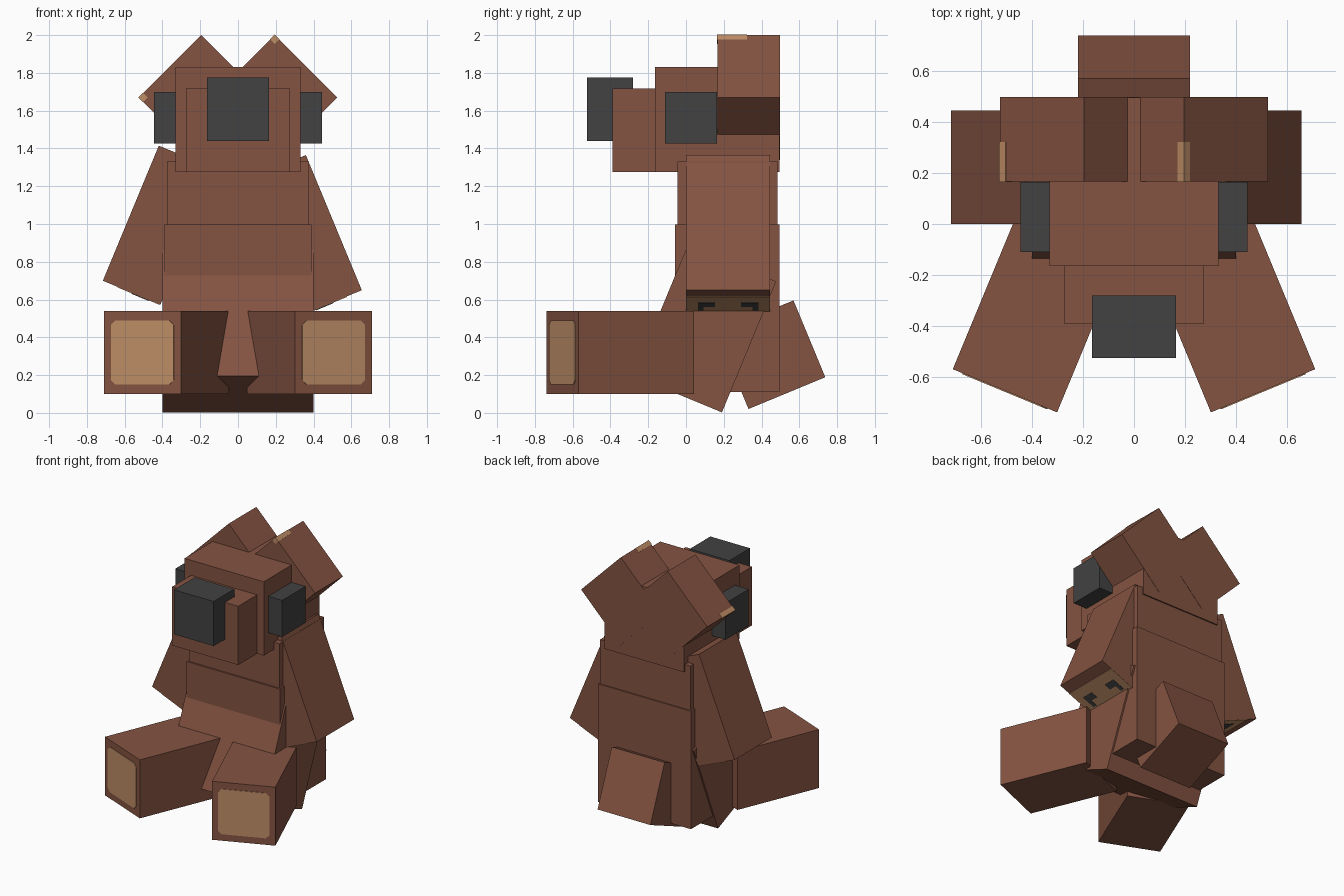
import bpy, bmesh
from math import radians
from mathutils import Matrix, Vector

cube = bpy.data.objects.get("Cube")
if cube:
    bpy.data.objects.remove(cube, do_unlink=True)

TILT = 22.5


def material(name, rgb):
    mat = bpy.data.materials.new(name)
    mat.use_nodes = True
    mat.diffuse_color = (*rgb, 1)
    mat.node_tree.nodes["Principled BSDF"].inputs["Base Color"].default_value = (*rgb, 1)
    return mat


BROWN = material("brown_fur", (0.231, 0.087, 0.054))
TAN = material("tan_pad", (0.515, 0.266, 0.133))
DARK = material("charcoal", (0.054, 0.054, 0.054))


def turn(axis, degrees):
    return Matrix.Rotation(radians(degrees), 4, axis)


def finish(name, bm, frame, mat):
    bmesh.ops.recalc_face_normals(bm, faces=bm.faces)
    mesh = bpy.data.meshes.new(name)
    bm.to_mesh(mesh)
    bm.free()
    mesh.materials.append(mat)
    obj = bpy.data.objects.new(name, mesh)
    obj.matrix_world = frame
    bpy.context.collection.objects.link(obj)


def box(name, size, centre, mat=BROWN, rot=Matrix()):
    """Box at a centre; returns its frame so details can be placed on it."""
    bm = bmesh.new()
    bmesh.ops.create_cube(bm, size=1)
    bmesh.ops.scale(bm, vec=size, verts=bm.verts)
    frame = Matrix.Translation(centre) @ rot
    finish(name, bm, frame, mat)
    return frame


def span(name, x, y, z, mat=BROWN):
    """Upright box given by its limits on each axis."""
    lims = (x, y, z)
    return box(name, [b - a for a, b in lims], [(a + b) / 2 for a, b in lims], mat)


def plate(name, outline, thick, frame, mat):
    """Thin flat plate extruded from a 2D outline."""
    bm = bmesh.new()
    face = bm.faces.new([bm.verts.new((x, y, 0)) for x, y in outline])
    grown = bmesh.ops.extrude_face_region(bm, geom=[face])["geom"]
    bmesh.ops.translate(bm, vec=(0, 0, thick),
                        verts=[v for v in grown if isinstance(v, bmesh.types.BMVert)])
    finish(name, bm, frame, mat)


# Head
span("head", (-0.33, 0.33), (-0.165, 0.495), (1.275, 1.83))
span("snout", (-0.275, 0.275), (-0.39, -0.16), (1.275, 1.717))
span("nose", (-0.165, 0.165), (-0.525, -0.28), (1.44, 1.775), DARK)

# Torso, leaning waist and tail
span("chest", (-0.375, 0.375), (-0.045, 0.485), (0.9, 1.33))
span("belly", (-0.388, 0.388), (-0.057, 0.495), (0.11, 0.997))
box("waist", (0.8, 0.506, 0.75), (0, 0.1, 0.446), rot=turn("X", -TILT))
box("tail", (0.44, 0.44, 0.44), (0, 0.45, 0.308), rot=turn("X", TILT))

# Paired parts
for side, word in ((1, "left"), (-1, "right")):
    span(word + "_eye", sorted((side * 0.32, side * 0.445)), (-0.11, 0.165), (1.425, 1.7), DARK)
    box(word + "_ear", (0.467, 0.33, 0.467), (side * 0.195, 0.332, 1.67), rot=turn("Y", 45))

    # Arm, with the paw pad and claws on its lower end
    centre = (0.355, 0.2225, 0.944) if side > 0 else (-0.415, 0.2225, 0.994)
    arm = box(word + "_arm", (0.33, 0.445, 0.774), centre, rot=turn("Y", -side * TILT))
    sole = arm @ Matrix.Translation((0, 0, -0.387)) @ turn("X", 180)
    plate(word + "_paw_pad", [(side * x, y) for x, y in
          ((0.08, -0.222), (0.08, 0.222), (-0.16, 0.222), (-0.16, -0.222))], 0.003, sole, TAN)
    for way, label in ((1, "back"), (-1, "front")):
        hook = ((0, 0.07), (0, 0.16), (-0.1, 0.16), (-0.1, 0.13), (-0.05, 0.13), (-0.05, 0.07))
        plate(f"{word}_{label}_claw", [(side * x, way * y) for x, y in hook], 0.006, sole, DARK)

    # Leg, with a clipped-corner pad on its foot
    leg = box(word + "_leg", (0.442, 0.66, 0.44), (side * 0.379, -0.348, 0.32),
              rot=turn("Z", side * TILT))
    foot = leg @ Matrix.Translation((0, -0.33, 0)) @ turn("X", 90)
    w, h, c = 0.18, 0.17, 0.025
    plate(word + "_foot_pad", ((w, h - c), (w - c, h), (c - w, h), (-w, h - c),
          (-w, c - h), (c - w, -h), (w - c, -h), (w, c - h)), 0.004, foot, TAN)

# Worn tan corners on the ears
for name, x, z in (("left_ear_patch", 0.195, 1.978), ("right_ear_patch", -0.503, 1.67)):
    box(name, (0.035, 0.158, 0.035), (x, 0.243, z), TAN, turn("Y", 45))
